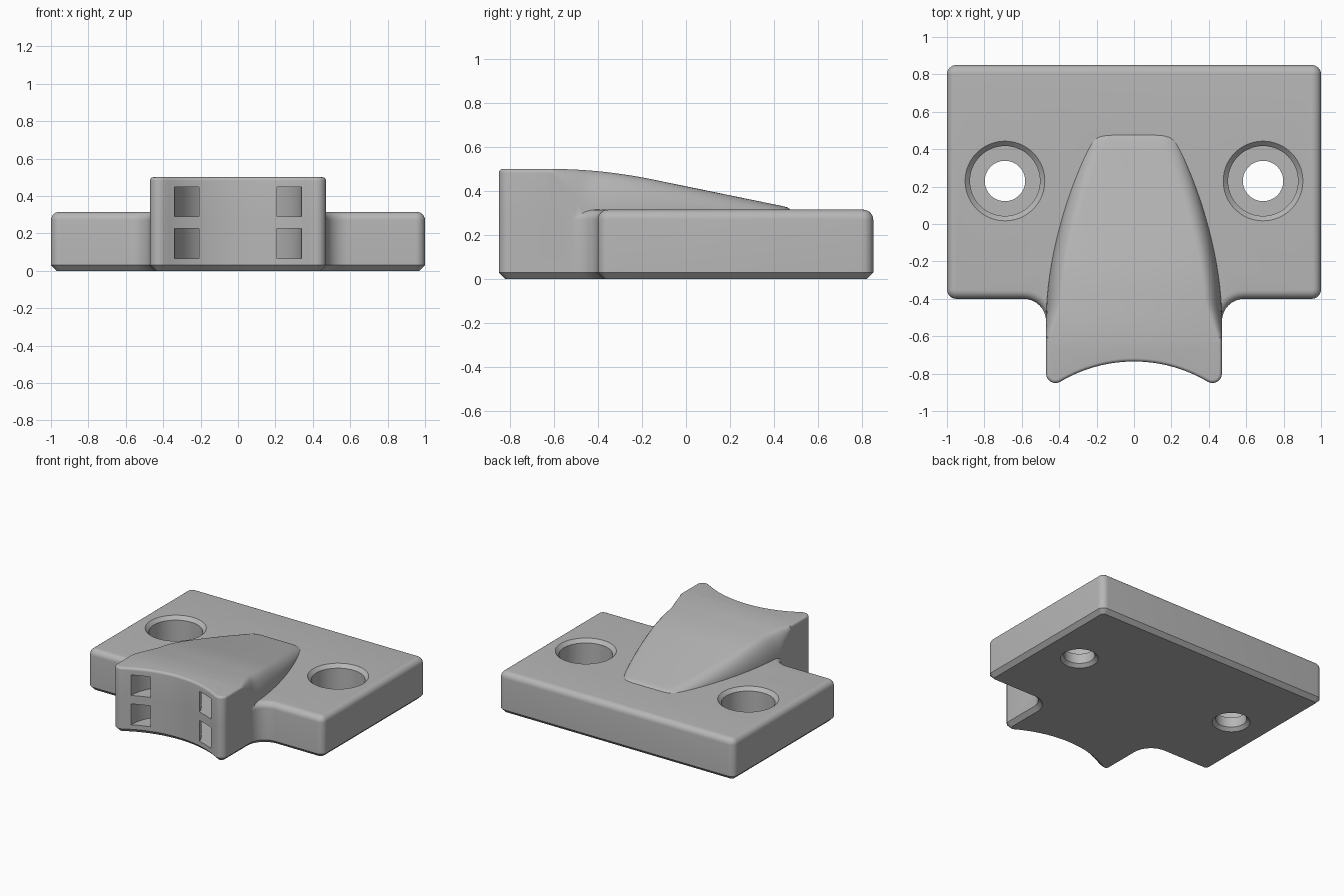
import bpy, bmesh, math
from mathutils import Vector

cube = bpy.data.objects.get("Cube")
if cube:
    bpy.data.objects.remove(cube, do_unlink=True)

grey = bpy.data.materials.new("plain grey")
grey.use_nodes = True
grey.diffuse_color = (0.47, 0.47, 0.47, 1)
grey.node_tree.nodes["Principled BSDF"].inputs["Base Color"].default_value = (0.47, 0.47, 0.47, 1)


def loft(name, rings):
    """Skin equal-length rings of points and cap both ends."""
    bm = bmesh.new()
    loops = [[bm.verts.new(p) for p in ring] for ring in rings]
    for a, b in zip(loops, loops[1:]):
        for i in range(len(a)):
            j = (i + 1) % len(a)
            bm.faces.new((a[i], a[j], b[j], b[i]))
    bm.faces.new(loops[0])
    bm.faces.new(loops[-1])
    bmesh.ops.recalc_face_normals(bm, faces=bm.faces)
    mesh = bpy.data.meshes.new(name)
    bm.to_mesh(mesh)
    bm.free()
    mesh.materials.append(grey)
    obj = bpy.data.objects.new(name, mesh)
    bpy.context.collection.objects.link(obj)
    return obj


def arc(cx, cy, r, start, end, n=8):
    angles = [math.radians(start + (end - start) * i / n) for i in range(n + 1)]
    return [Vector((cx + r * math.cos(a), cy + r * math.sin(a))) for a in angles]


def mirrored(half):
    """Close a right-hand half outline (counter-clockwise) across x = 0."""
    return half + [Vector((-p.x, p.y)) for p in reversed(half) if abs(p.x) > 1e-5]


def inset(outline, d):
    """Move each outline point inwards along its mitred normal."""
    out = []
    for i, p in enumerate(outline):
        a = (p - outline[i - 1]).normalized()
        b = (outline[(i + 1) % len(outline)] - p).normalized()
        na, nb = Vector((-a.y, a.x)), Vector((-b.y, b.x))
        out.append(p + (na + nb) * d / (1 + na.dot(nb)))
    return out


def slab(name, outline, z0, z1, chamfer, rounding):
    """Extruded outline with a chamfered foot and a rounded top edge."""
    levels = [(chamfer, z0), (0, z0 + chamfer)] if chamfer else [(0, z0)]
    for i in range(7):
        a = math.pi / 2 * i / 6
        levels.append((rounding * (1 - math.cos(a)), z1 - rounding * (1 - math.sin(a))))
    return loft(name, [[(p.x, p.y, z) for p in inset(outline, d)] for d, z in levels])


def boolean(target, tool, operation):
    mod = target.modifiers.new(operation, "BOOLEAN")
    mod.operation, mod.solver, mod.object = operation, "EXACT", tool
    bpy.context.view_layer.update()
    graph = bpy.context.evaluated_depsgraph_get()
    mesh = bpy.data.meshes.new_from_object(target.evaluated_get(graph))
    target.modifiers.remove(mod)
    target.data = mesh
    bpy.data.objects.remove(tool, do_unlink=True)


# Concave saddle across the front with rounded tips
front = arc(0, -1.505, 0.77, 90, 59.2, 14) + arc(0.42, -0.80, 0.05, 245, 360)

# Base plate with filleted neck
plate_half = (front + arc(0.59, -0.52, 0.12, 180, 90)
              + arc(0.95, -0.35, 0.05, -90, 0) + arc(0.95, 0.80, 0.05, 0, 90))
body = slab("mounting_bracket", mirrored(plate_half), 0, 0.315, 0.03, 0.045)

# Raised nose
nose_half = front + [Vector((0.47, -0.6))]
nose = slab("nose", mirrored(nose_half), 0.1, 0.5, 0, 0.018)


# Tapering ramp behind the nose
def ramp_section(y):
    u = max(y + 0.62, 0)
    top = 0.5 - (0.218 * u * u if u < 0.47 else 0.205 * (u - 0.235))
    width = 0.47 - 0.24 * (max(y + 0.5, 0) / 0.95) ** 1.8
    tail = max(y - 0.45, 0) / 0.04
    top -= 0.022 * tail ** 2
    width -= 0.03 * tail
    side = min(0.018 + 0.35 * u, 0.09)
    blend = min(u / 0.16, 1)
    spring = min(0.482 + (0.295 - 0.482) * blend ** 1.3, top - 0.003)
    half = [Vector((width, 0.1))]
    for i in range(9):
        a = math.pi / 2 * i / 8
        half.append(Vector((width - side * (1 - math.cos(a)), spring + (top - spring) * math.sin(a))))
    return [(p.x, y, p.y) for p in mirrored(half)]


stations = [-0.64 + 0.03 * i for i in range(37)] + [0.46, 0.47, 0.48, 0.49]
ramp = loft("ramp", [ramp_section(y) for y in stations])
boolean(body, nose, "UNION")
boolean(body, ramp, "UNION")

# Counterbored screw holes, chamfered at both ends
bore = [(0.142, -0.01), (0.108, 0.024), (0.108, 0.1), (0.187, 0.1), (0.187, 0.289), (0.223, 0.325)]
for side in (-1, 1):
    rings = [[(p.x, p.y, z) for p in arc(side * 0.69, 0.23, r, 0, 354.375, 63)] for r, z in bore]
    boolean(body, loft("hole_cutter", rings), "DIFFERENCE")

# Two curved strap tunnels opening on the saddle
for low, high in ((0.065, 0.225), (0.29, 0.447)):
    inner = arc(0, -0.82, 0.215, 0, 180, 32)
    outer = arc(0, -0.82, 0.34, 0, 180, 32)
    inner = [Vector((0.215, -0.95))] + inner + [Vector((-0.215, -0.95))]
    outer = [Vector((0.34, -0.95))] + outer + [Vector((-0.34, -0.95))]
    rings = [[(i.x, i.y, low), (o.x, o.y, low), (o.x, o.y, high), (i.x, i.y, high)]
             for i, o in zip(inner, outer)]
    boolean(body, loft("strap_cutter", rings), "DIFFERENCE")

# Smooth shading with crisp edges
bpy.context.view_layer.update()
bpy.ops.object.select_all(action="DESELECT")
body.select_set(True)
bpy.context.view_layer.objects.active = body
bpy.ops.object.shade_smooth_by_angle(angle=math.radians(30))
